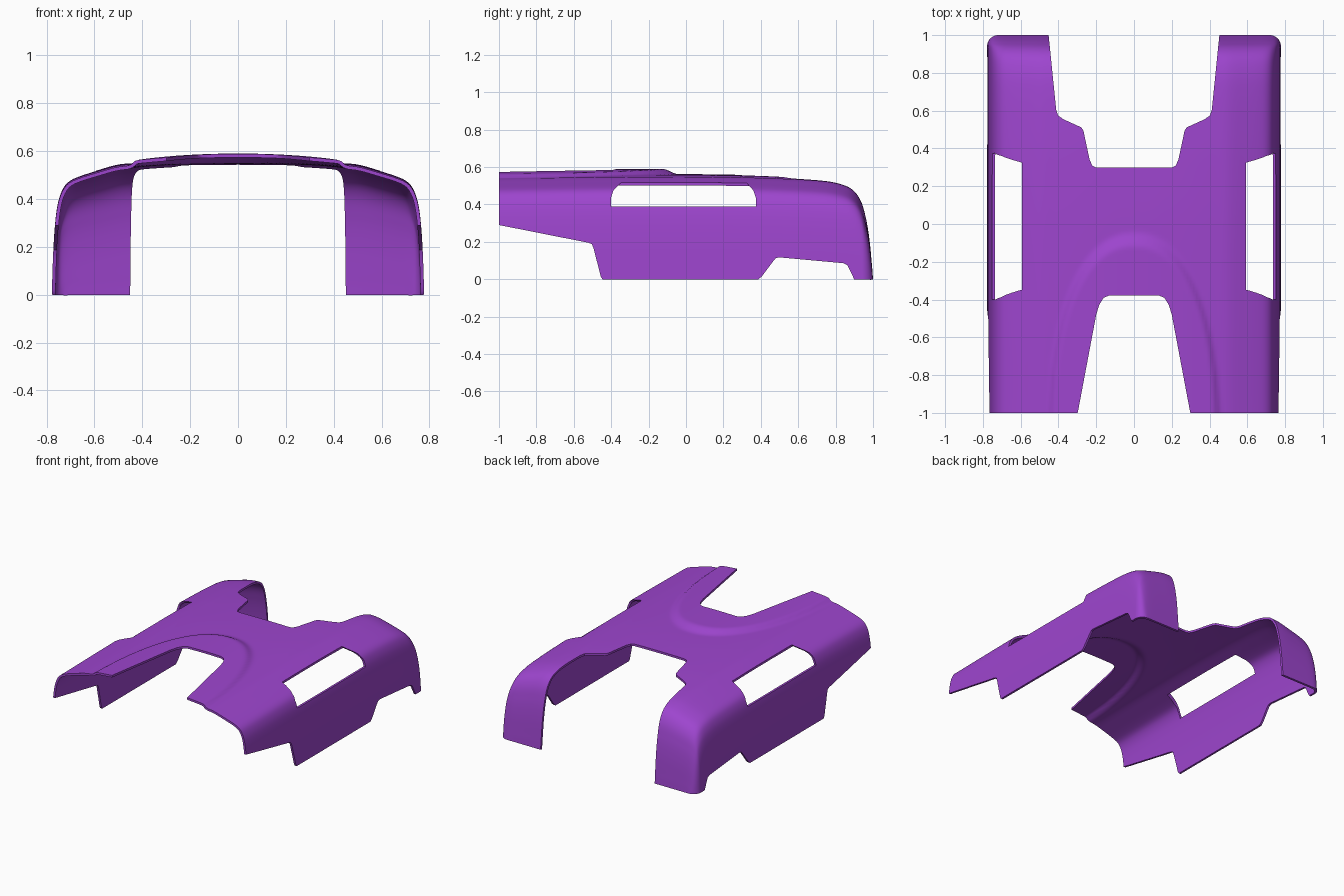
import bpy, math
from mathutils import Vector

if "Cube" in bpy.data.objects:
    bpy.data.objects.remove(bpy.data.objects["Cube"])

STEP = 0.018
HALF_W = 0.778


def smooth_curve(pts, step=STEP):
    """Hermite curve through 2D points, evenly sampled."""
    p = [Vector(q) for q in pts]
    n = len(p)
    tan = [(p[min(i + 1, n - 1)] - p[max(i - 1, 0)]).normalized() for i in range(n)]
    out = []
    for i in range(n - 1):
        a, b = p[i], p[i + 1]
        length = (b - a).length
        count = max(1, math.ceil(length / step))
        for k in range(count):
            t = k / count
            out.append(a * (2*t**3 - 3*t*t + 1) + b * (3*t*t - 2*t**3)
                       + tan[i] * length * (t**3 - 2*t*t + t)
                       + tan[i + 1] * length * (t**3 - t*t))
    return out + [p[-1]]


def make_object(name, verts, faces):
    mesh = bpy.data.meshes.new(name)
    mesh.from_pydata(verts, [], faces)
    mesh.update()
    obj = bpy.data.objects.new(name, mesh)
    bpy.context.collection.objects.link(obj)
    return obj


def prism(name, outline, to3d, lo, hi):
    """Closed extrusion of a 2D outline, used as a cutter."""
    n = len(outline)
    verts = [to3d(a, b, h) for h in (lo, hi) for a, b in outline]
    faces = [tuple(range(n))[::-1], tuple(range(n, 2 * n))]
    faces += [(i, (i + 1) % n, n + (i + 1) % n, n + i) for i in range(n)]
    obj = make_object(name, verts, faces)
    bpy.context.view_layer.objects.active = obj
    bpy.ops.object.mode_set(mode='EDIT')
    bpy.ops.mesh.select_all(action='SELECT')
    bpy.ops.mesh.normals_make_consistent(inside=False)
    bpy.ops.object.mode_set(mode='OBJECT')
    obj.hide_render = True
    return obj


# Cross-section of half the cover (x, z) and lengthwise height factor (y, g)
section = smooth_curve([(0, .562), (.15, .561), (.3, .557), (.43, .550), (.5, .544),
                        (.58, .522), (.68, .489), (.715, .467), (.736, .435),
                        (.751, .39), (.763, .31), (.772, .18), (HALF_W, 0)])
spine = smooth_curve([(-1, .982), (-.5, .995), (0, 1), (.3, .993), (.5, .982),
                      (.7, .962), (.8, .938), (.88, .885), (.93, .78), (.96, .61),
                      (.98, .4), (.995, .12), (1, 0)])
profile = [(-x, z) for x, z in section[:0:-1]] + [(x, z) for x, z in section]


def surface(x, z, y, g):
    # raised arch towards the front, blended onto the base skin
    z *= g
    p = 2.2
    if y > -1.05 and y < 0 and abs(x) < .5:
        r = ((abs(x) / .46) ** p + ((y + 1.1) / 1.06) ** p) ** (1 / p)
        t = min(1, max(0, (1 - r) / .08))
        t = t * t * (3 - 2 * t)
        crown = .59 - .02 * (x / .4) ** 2 + .006 * min(0, y + .13)
        z += t * (crown - z)
    # rounded rear corners
    if y > .94:
        x *= (HALF_W - .06 + math.sqrt(max(0, .0036 - (y - .94) ** 2))) / HALF_W
    return (x, y, z)


# Main cover skin
cols = len(profile)
verts = [surface(x, z, y, g) for y, g in spine for x, z in profile]
faces = [(j * cols + i, j * cols + i + 1, (j + 1) * cols + i + 1, (j + 1) * cols + i)
         for j in range(len(spine) - 1) for i in range(cols - 1)]
cover = make_object("body_cover", verts, faces)
solid = cover.modifiers.new("thickness", 'SOLIDIFY')
solid.thickness = .015
solid.offset = -1


def mirrored(half):
    return half + [(-x, y) for x, y in reversed(half)]


def from_top(a, b, h):
    return (a, b, h)


def from_side(a, b, h):
    return (h, a, b)


# Cutters: front and rear openings, lower edge steps, side windows
front = mirrored([(.13, -.378), (.16, -.39), (.183, -.425), (.20, -.48),
                  (.298, -1.0), (.317, -1.1)])
rear = mirrored([(.20, .298), (.22, .308), (.235, .34), (.268, .495), (.28, .512),
                 (.375, .555), (.402, .575), (.412, .605), (.452, 1.0), (.462, 1.1)])
step_front = [(-1.1, -.1), (-1.1, .31), (-1, .29), (-.52, .195), (-.503, .187),
              (-.494, .165), (-.455, .012), (-.445, -.001), (-.44, -.1)]
step_rear = [(.37, -.1), (.385, -.001), (.405, .015), (.465, .095), (.48, .113),
             (.5, .117), (.84, .086), (.862, .076), (.9, -.001), (.91, -.1)]
window = [(-.40, .39), (.373, .39), (.375, .43), (.36, .475), (.325, .514), (.31, .54),
          (-.335, .54), (-.35, .514), (-.388, .475), (-.40, .44)]
cutters = [prism("front_cutter", front, from_top, -.2, 1),
           prism("rear_cutter", rear, from_top, -.2, 1),
           prism("front_step_cutter", step_front, from_side, -1, 1),
           prism("rear_step_cutter", step_rear, from_side, -1, 1),
           prism("right_window_cutter", window, from_side, .594, 1),
           prism("left_window_cutter", window, from_side, -1, -.594)]
for c in cutters:
    m = cover.modifiers.new(c.name, 'BOOLEAN')
    m.operation = 'DIFFERENCE'
    m.solver = 'EXACT'
    m.object = c

# Bake the cuts and drop the cutters
bpy.ops.object.select_all(action='DESELECT')
cover.select_set(True)
bpy.context.view_layer.objects.active = cover
for m in list(cover.modifiers):
    bpy.ops.object.modifier_apply(modifier=m.name)
for c in cutters:
    bpy.data.objects.remove(c)
bpy.ops.object.shade_smooth_by_angle(angle=math.radians(35))

purple = bpy.data.materials.new("purple_plastic")
purple.diffuse_color = (.34, .06, .62, 1)
purple.use_nodes = True
purple.node_tree.nodes["Principled BSDF"].inputs["Base Color"].default_value = purple.diffuse_color
cover.data.materials.clear()
cover.data.materials.append(purple)
